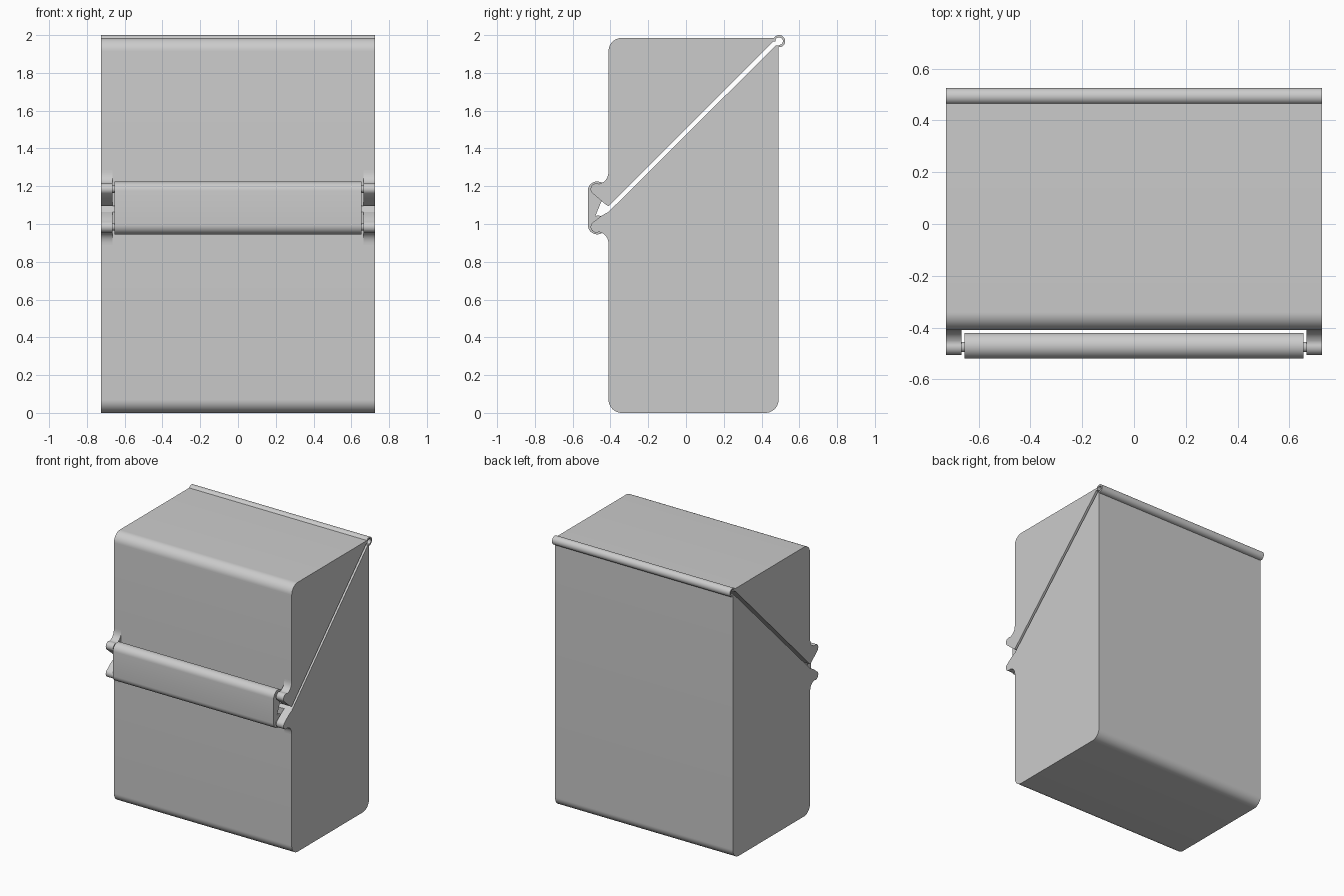
import bpy, bmesh
from math import cos, sin, radians

cube = bpy.data.objects.get("Cube")
if cube:
    bpy.data.objects.remove(cube, do_unlink=True)

grey = bpy.data.materials.new("light grey plastic")
grey.use_nodes = True
GREY = (0.6, 0.6, 0.6, 1)
grey.diffuse_color = GREY
grey.node_tree.nodes["Principled BSDF"].inputs["Base Color"].default_value = GREY

HALF = 0.725            # half the width of the box
FRONT, BACK, TOP = -0.41, 0.49, 1.985
PIN_Y, PIN_LOW, PIN_HIGH = -0.475, 0.985, 1.185


def arc(y, z, r, start, end, n=12):
    """Points on an arc in the y-z plane."""
    angles = [radians(start + (end - start) * i / n) for i in range(n + 1)]
    return [(y + r * cos(a), z + r * sin(a)) for a in angles]


def curve(a, b, c, n=10):
    """Points on a quadratic curve from a to c, pulled towards b."""
    ts = [i / n for i in range(n + 1)]
    return [tuple((1 - t) ** 2 * p + 2 * t * (1 - t) * q + t * t * r
                  for p, q, r in zip(a, b, c)) for t in ts]


def extrude(name, profile, x0, x1):
    """Extrude a y-z profile along x."""
    bm = bmesh.new()
    face = bm.faces.new([bm.verts.new((x0, y, z)) for y, z in profile])
    side = bmesh.ops.extrude_face_region(bm, geom=[face])["geom"]
    verts = [v for v in side if isinstance(v, bmesh.types.BMVert)]
    bmesh.ops.translate(bm, verts=verts, vec=(x1 - x0, 0, 0))
    bmesh.ops.recalc_face_normals(bm, faces=bm.faces)
    mesh = bpy.data.meshes.new(name)
    bm.to_mesh(mesh)
    bm.free()
    mesh.materials.append(grey)
    obj = bpy.data.objects.new(name, mesh)
    bpy.context.collection.objects.link(obj)
    bpy.ops.object.select_all(action='DESELECT')
    obj.select_set(True)
    bpy.context.view_layer.objects.active = obj
    bpy.ops.object.shade_smooth_by_angle(angle=radians(35))
    return obj


# Two wedge halves separated by a thin diagonal slot
R = 0.07
lower = (arc(FRONT + R, R, R, 180, 270) + arc(BACK - R, R, R, 270, 360)
         + [(BACK, 1.945), (0.475, 1.945), (FRONT, 1.064)])
extrude("lower_half", lower, -HALF, HALF)
upper = ([(FRONT, 1.095), (0.468, 1.973), (0.468, TOP)]
         + arc(FRONT + R, TOP - R, R, 90, 180))
extrude("upper_half", upper, -HALF, HALF)

# Rolled flexible hinge at the top back edge
hinge = (arc(BACK + 0.003, 1.968, 0.032, 265, -175 + 360 - 360, 32)
         + arc(BACK + 0.003, 1.968, 0.02, -175, 265, 32))
hinge = (arc(BACK + 0.003, 1.968, 0.032, -95, 185, 32)
         + arc(BACK + 0.003, 1.968, 0.02, 185, -95, 32))
extrude("rolled_hinge", hinge, -HALF, HALF)

# Flared lugs at both ends of the front
upper_lug = (curve((FRONT, 1.285), (FRONT, 1.225), (-0.46, 1.212))
             + arc(PIN_Y, PIN_HIGH, 0.03, 75, 230)
             + [(-0.425, 1.103), (FRONT, 1.095)])
lower_lug = (curve((FRONT, 0.89), (FRONT, 0.945), (-0.46, 0.958))
             + arc(PIN_Y, PIN_LOW, 0.03, -75, -240)
             + curve((-0.48, 1.018), (-0.45, 1.045), (FRONT, 1.064)))
for side, sign in (("left", 1), ("right", -1)):
    extrude(side + "_upper_lug", upper_lug, sign * 0.665, sign * HALF)
    extrude(side + "_lower_lug", lower_lug, sign * 0.665, sign * HALF)

# Pins running between the lugs
for name, z in (("upper_pin", PIN_HIGH), ("lower_pin", PIN_LOW)):
    extrude(name, arc(PIN_Y, z, 0.02, 0, 345, 23), -0.68, 0.68)

# Clasp bar hooked over both pins
clasp = (arc(-0.47, 1.175, 0.05, 180, -30, 20)
         + [(-0.452, 1.11), (-0.48, 1.042)]
         + arc(-0.47, 0.995, 0.05, 90, -180, 24))
extrude("clasp_bar", clasp, -0.655, 0.655)
